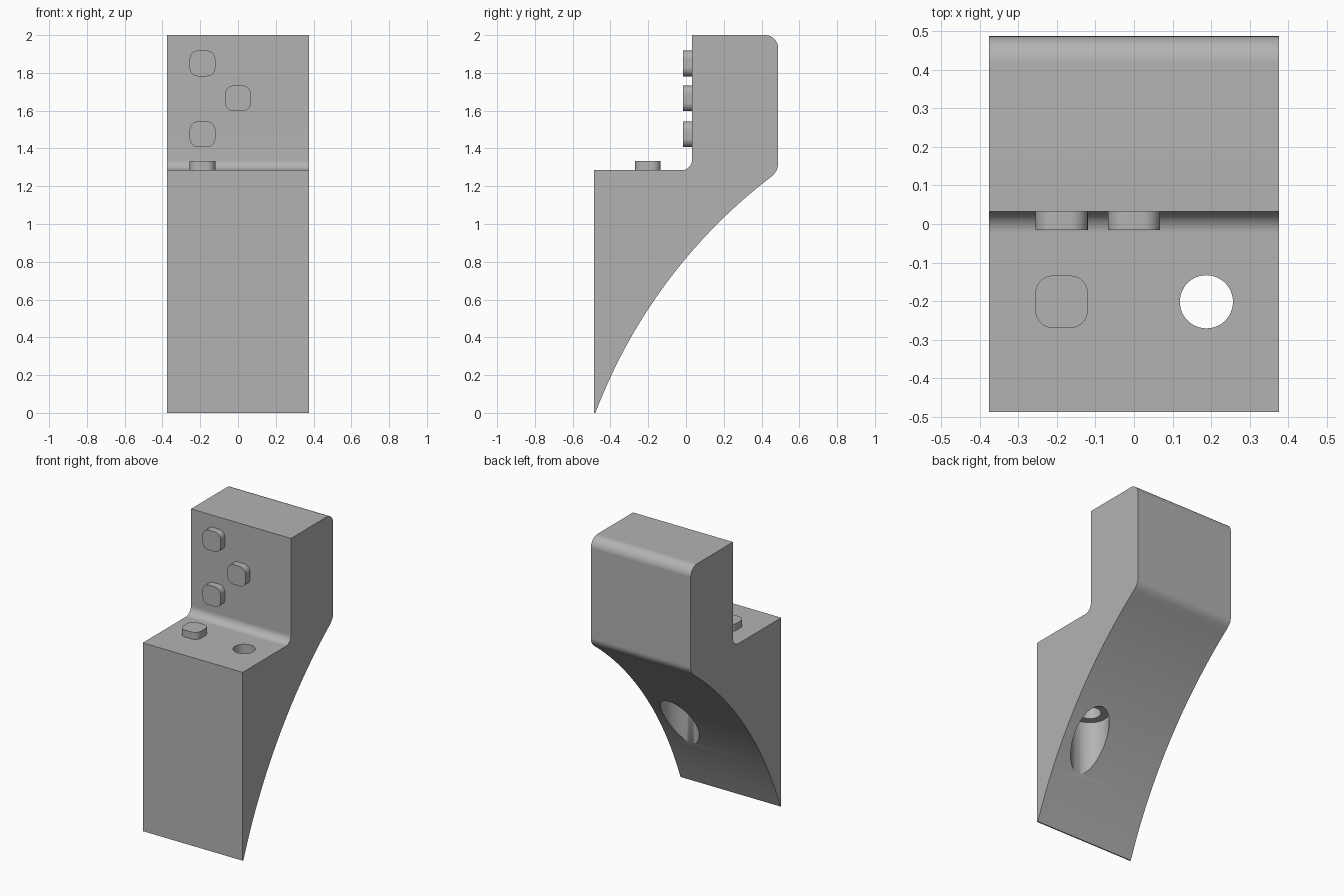
import bpy, bmesh
from math import radians, sin, cos, sqrt, pi
from mathutils import Matrix, Vector

cube = bpy.data.objects.get("Cube")
if cube:
    bpy.data.objects.remove(cube)

grey = bpy.data.materials.new("plain grey")
grey.use_nodes = True
colour = (0.45, 0.45, 0.45, 1)
grey.diffuse_color = colour
grey.node_tree.nodes["Principled BSDF"].inputs["Base Color"].default_value = colour

HALF_W, FRONT, BACK = 0.377, -0.488, 0.488
WALL, LEDGE, TOP = 0.032, 1.285, 2.0


def arc(cy, cz, r, start, end, n=8):
    """Points on a circular arc, angles in degrees."""
    angles = [radians(start + (end - start) * i / n) for i in range(n + 1)]
    return [(cy + r * cos(a), cz + r * sin(a)) for a in angles]


def extrude(name, points, depth, matrix):
    """Solid from a 2D outline, extruded along local z and then placed."""
    bm = bmesh.new()
    face = bm.faces.new([bm.verts.new((a, b, 0)) for a, b in points])
    made = bmesh.ops.extrude_face_region(bm, geom=[face])["geom"]
    verts = [v for v in made if isinstance(v, bmesh.types.BMVert)]
    bmesh.ops.translate(bm, verts=verts, vec=(0, 0, depth))
    bmesh.ops.transform(bm, matrix=matrix, verts=bm.verts)
    bmesh.ops.recalc_face_normals(bm, faces=bm.faces)
    mesh = bpy.data.meshes.new(name)
    bm.to_mesh(mesh)
    bm.free()
    mesh.materials.append(grey)
    obj = bpy.data.objects.new(name, mesh)
    bpy.context.collection.objects.link(obj)
    return obj


def activate(obj):
    bpy.ops.object.select_all(action="DESELECT")
    obj.select_set(True)
    bpy.context.view_layer.objects.active = obj


def finish(obj):
    activate(obj)
    bpy.ops.object.shade_smooth_by_angle(angle=radians(30))
    obj.modifiers.new("even shading", "WEIGHTED_NORMAL").keep_sharp = True


# Bracket body: stepped front, concave sweep underneath, rounded back corners
def sweep(y):
    return -1.001 + sqrt(2.833 ** 2 - (y - 2.171) ** 2)


steps = 28
profile = [(FRONT, 0)]
profile += [(y, max(0, sweep(y))) for y in
            (-0.48 + 0.935 * i / steps for i in range(steps + 1))]
profile += [(0.471, 1.270), (0.481, 1.286), (0.486, 1.302), (BACK, 1.32)]
profile += arc(BACK - 0.07, TOP - 0.07, 0.07, 0, 90)
profile += [(WALL, TOP)]
profile += arc(WALL - 0.055, LEDGE + 0.055, 0.055, 0, -90)
profile += [(FRONT, LEDGE)]
# Local (a, b, depth) becomes (y, z, x)
side_on = Matrix(((0, 0, 1, -HALF_W), (1, 0, 0, 0), (0, 1, 0, 0), (0, 0, 0, 1)))
body = extrude("bracket_body", profile, 2 * HALF_W, side_on)

# Screw hole through the ledge, with a wider bore from below
for name, radius, low, high in (("screw_hole", 0.069, 0.1, 1.5),
                                ("wide_bore", 0.12, -0.2, 0.725)):
    circle = arc(0, 0, radius, 0, 360, 48)[:-1]
    cutter = extrude(name, circle, high - low, Matrix.Translation((0.188, -0.202, low)))
    cutter.hide_render = True
    cut = body.modifiers.new(name, "BOOLEAN")
    cut.operation, cut.solver, cut.object = "DIFFERENCE", "EXACT", cutter
    activate(body)
    bpy.ops.object.modifier_apply(modifier=cut.name)
    bpy.data.objects.remove(cutter)
finish(body)

# Rounded square pegs on the wall and the ledge
SIDE, CORNER = 0.068, 0.045
inner = SIDE - CORNER
outline = []
for k, (sx, sy) in enumerate(((1, 1), (-1, 1), (-1, -1), (1, -1))):
    outline += arc(sx * inner, sy * inner, CORNER, 90 * k, 90 * k + 90)
forward = Matrix.Rotation(pi / 2, 4, "X")
pegs = {
    "upper_wall_peg": ((-0.188, WALL + 0.01, 1.85), forward),
    "middle_wall_peg": ((0, WALL + 0.01, 1.665), forward),
    "lower_wall_peg": ((-0.188, WALL + 0.01, 1.475), forward),
    "ledge_peg": ((-0.188, -0.202, LEDGE - 0.01), Matrix.Identity(4)),
}
for name, (place, turn) in pegs.items():
    finish(extrude(name, outline, 0.058, Matrix.Translation(Vector(place)) @ turn))
